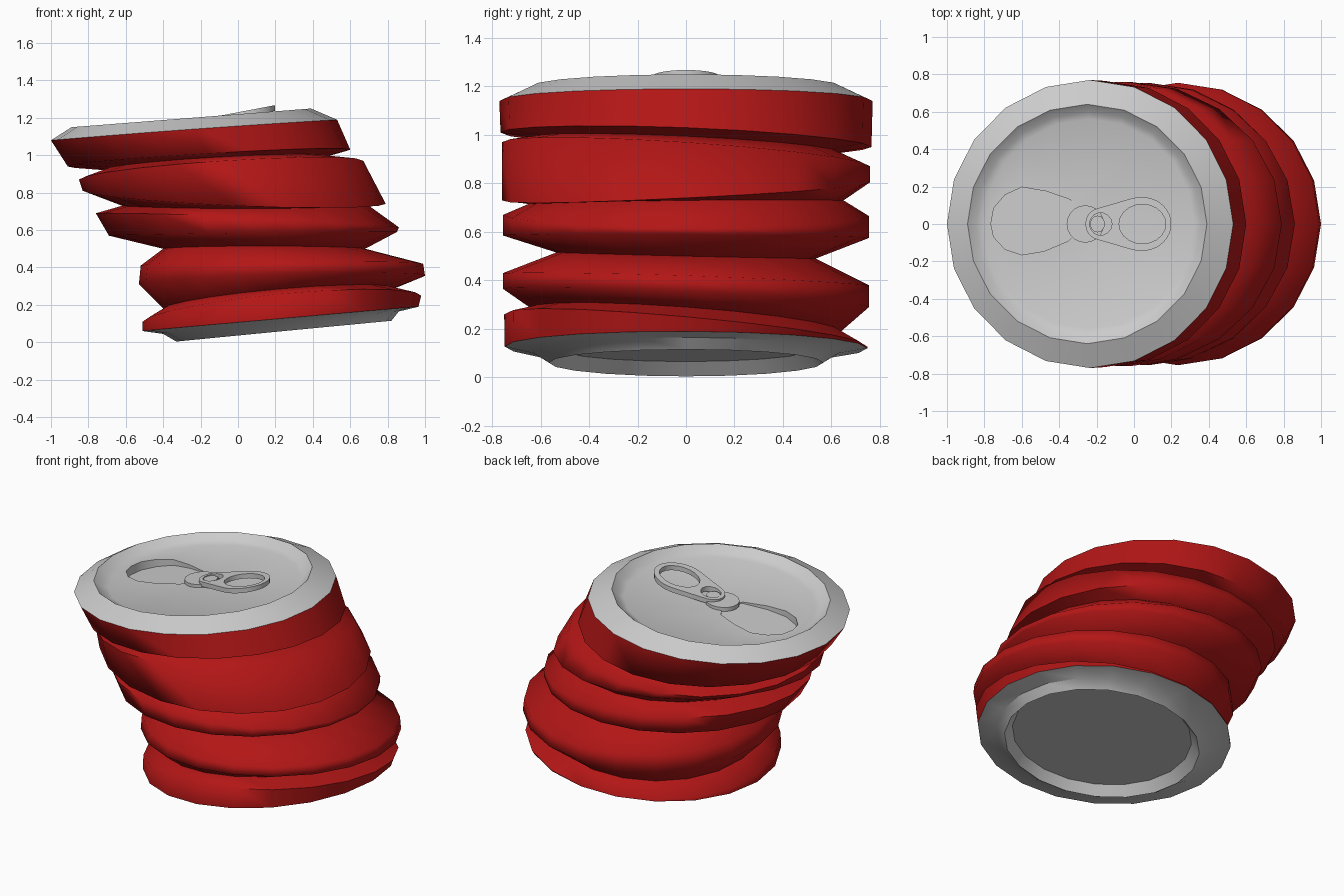
import bpy, bmesh
from math import sin, cos, radians, pi

if "Cube" in bpy.data.objects:
    bpy.data.objects.remove(bpy.data.objects["Cube"])

SIDES = 20


def ring(row):
    """Tilted, warped ring from its left/right (x, z), half depth and front/back z."""
    xl, zl, xr, zr, y, zf, zb = row
    mid_lr, mid_fb = (zl + zr) / 2, (zf + zb) / 2
    pts = []
    for i in range(SIDES):
        a = 2 * pi * i / SIDES
        z = ((mid_lr + mid_fb) / 2 + (mid_lr - mid_fb) / 2 * cos(2 * a)
             + (zr - zl) / 2 * cos(a) + (zb - zf) / 2 * sin(a))
        pts.append(((xl + xr) / 2 + (xr - xl) / 2 * cos(a), y * sin(a), z))
    return pts


def skin(bm, rings):
    """Bridge a list of point rings and return their vertices."""
    rows = [[bm.verts.new(p) for p in r] for r in rings]
    for a, b in zip(rows, rows[1:]):
        for i in range(len(a)):
            j = (i + 1) % len(a)
            bm.faces.new((a[i], b[i], b[j], a[j]))
    return rows


def fill(bm, loops):
    """Fill an outline with holes, facing up."""
    edges = []
    for l in loops:
        for i in range(len(l)):
            pair = (l[i], l[(i + 1) % len(l)])
            edges.append(bm.edges.get(pair) or bm.edges.new(pair))
    made = bmesh.ops.triangle_fill(bm, edges=edges, use_beauty=True, normal=(0, 0, 1))
    for f in made["geom"]:
        if isinstance(f, bmesh.types.BMFace):
            f.normal_update()
            if f.normal.z < 0:
                f.normal_flip()


def finish(name, bm, angle, color=None):
    me = bpy.data.meshes.new(name)
    bm.to_mesh(me)
    bm.free()
    ob = bpy.data.objects.new(name, me)
    bpy.context.collection.objects.link(ob)
    if color:
        mat = bpy.data.materials.new(name + "_paint")
        mat.diffuse_color = color
        mat.use_nodes = True
        mat.node_tree.nodes["Principled BSDF"].inputs["Base Color"].default_value = mat.diffuse_color
        me.materials.append(mat)
    bpy.ops.object.select_all(action='DESELECT')
    ob.select_set(True)
    bpy.context.view_layer.objects.active = ob
    bpy.ops.object.shade_smooth_by_angle(angle=radians(angle))
    return ob


def oval(cx, rx, ry, a0=0, a1=360, n=20):
    full = a1 - a0 == 360
    steps = n if full else n - 1
    return [(cx + rx * cos(radians(a0 + (a1 - a0) * i / steps)),
             ry * sin(radians(a0 + (a1 - a0) * i / steps))) for i in range(n)]


def plate(name, loops, top, thick):
    """Flat part with holes whose upper surface follows top(x)."""
    bm = bmesh.new()
    for down in (0, thick):
        fill(bm, [[bm.verts.new((x, y, top(x) - down)) for x, y in l] for l in loops])
    bm.verts.ensure_lookup_table()
    half, start = len(bm.verts) // 2, 0
    for l in loops:
        n = len(l)
        for i in range(n):
            a, b = start + i, start + (i + 1) % n
            bm.faces.new([bm.verts[k] for k in (a, b, b + half, a + half)])
        start += n
    bmesh.ops.recalc_face_normals(bm, faces=bm.faces)
    return finish(name, bm, 35)


# crumpled wall: ridges and valleys from top to bottom
wall = [
    (-1.0, 1.08, .53, 1.19, .77, 1.14, 1.14),
    (-.91, .94, .60, 1.03, .765, 1.01, .95),
    (-.71, .925, .47, .995, .63, .99, .93),
    (-.85, .87, .67, .97, .76, .97, .87),
    (-.83, .81, .79, .74, .76, .73, .805),
    (-.62, .73, .70, .73, .65, .715, .73),
    (-.76, .69, .86, .615, .755, .67, .665),
    (-.69, .57, .85, .59, .755, .585, .575),
    (-.40, .50, .68, .50, .535, .515, .49),
    (-.52, .41, .99, .42, .755, .43, .38),
    (-.53, .31, 1.0, .355, .755, .365, .29),
    (-.40, .18, .83, .29, .64, .285, .19),
    (-.51, .11, .98, .25, .75, .26, .125),
    (-.51, .06, .965, .19, .748, .127, .12),
]
bm = bmesh.new()
skin(bm, [ring(r) for r in wall])
finish("can_wall", bm, 80, (.45, .008, .008, 1))

# base with a recessed underside
base = [
    wall[-1],
    (-.40, .045, .86, .165, .63, .10, .10),
    (-.33, .004, .82, .115, .565, .06, .06),
    (-.28, .065, .77, .17, .525, .1175, .1175),
]
bm = bmesh.new()
rows = skin(bm, [ring(r) for r in base])
bm.faces.new(rows[-1][::-1])
finish("can_base", bm, 35)


# lid: recessed panel, rim and shoulder
def lid_z(x, h=0.0):
    return 1.20 + .078 * (x + .25) + h


def lid_row(cx, r, h):
    z = lid_z(cx, h)
    return (cx - r, lid_z(cx - r, h), cx + r, lid_z(cx + r, h), r, z, z)


PANEL = -.05
bm = bmesh.new()
rows = skin(bm, [ring(r) for r in (
    lid_row(-.24, .562, PANEL), lid_row(-.245, .60, -.035),
    lid_row(-.25, .64, 0), wall[0])])

# sunken mouth, deepest at the outer end
mouth = [(-.765, 0), (-.75, -.07), (-.69, -.135), (-.6, -.165), (-.48, -.145),
         (-.35, -.09), (-.30, -.04), (-.30, .06), (-.34, .13), (-.47, .175),
         (-.6, .197), (-.69, .155), (-.75, .085)]
edge = [bm.verts.new((x, y, lid_z(x, PANEL))) for x, y in mouth]
floor = [bm.verts.new((x, y, lid_z(x, PANEL) - .004 - .11 * (-.30 - x))) for x, y in mouth]
for i in range(len(mouth)):
    j = (i + 1) % len(mouth)
    bm.faces.new((edge[i], edge[j], floor[j], floor[i]))
bm.faces.new(floor)
fill(bm, [rows[0], edge])
finish("can_lid", bm, 35)

# rivet disc and pull tab
plate("rivet_disc", [oval(-.26, .10, .10)], lambda x: lid_z(x, PANEL + .02), .025)
tab_outline = oval(.04, .16, .145, -110, 110, 18) + oval(-.18, .08, .085, 110, 250, 9)
plate("pull_tab", [tab_outline, oval(.045, .125, .105), oval(-.178, .06, .06, n=14)],
      lambda x: 1.268 + .19 * (x - .2), .03)
plate("rivet", [oval(-.195, .04, .045, n=12)], lambda x: lid_z(x, PANEL + .03), .03)
